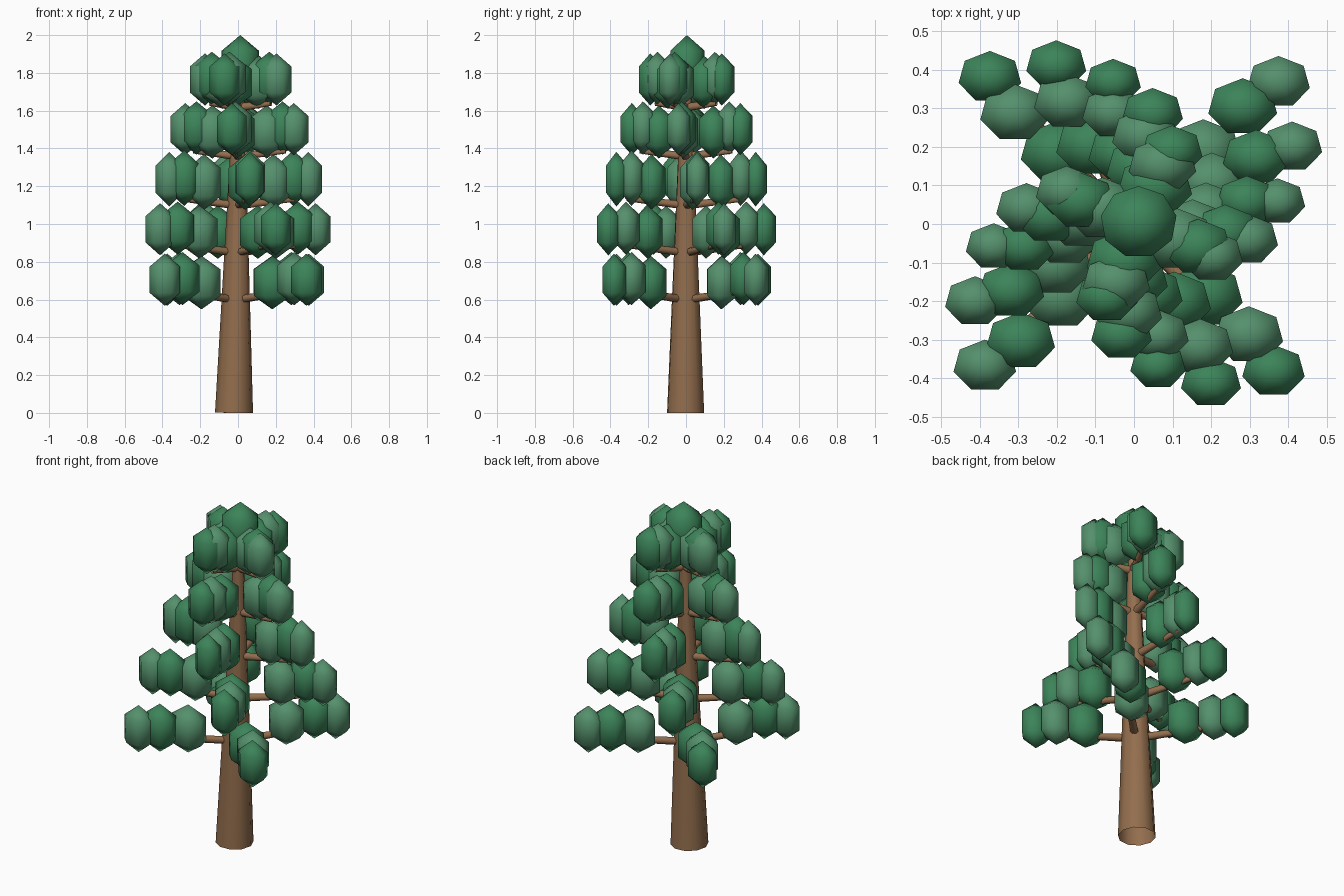
import bpy
from math import sin, cos, radians
from mathutils import Vector

if "Cube" in bpy.data.objects:
    bpy.data.objects.remove(bpy.data.objects["Cube"])


def material(name, rgb):
    m = bpy.data.materials.new(name)
    m.diffuse_color = (*rgb, 1)
    m.use_nodes = True
    m.node_tree.nodes["Principled BSDF"].inputs["Base Color"].default_value = m.diffuse_color
    return m


BARK = material("bark", (0.29, 0.155, 0.075))
DARK = material("dark_leaf", (0.045, 0.23, 0.10))
LIGHT = material("light_leaf", (0.09, 0.28, 0.15))


def finish(name, mat, angle):
    ob = bpy.context.object
    ob.name = name
    ob.data.materials.append(mat)
    bpy.ops.object.shade_smooth_by_angle(angle=radians(angle))
    return ob


def limb(name, a, b, r1, r2, sides):
    """Tapered round limb from a to b, open at the ends."""
    a, b = Vector(a), Vector(b)
    d = b - a
    bpy.ops.mesh.primitive_cone_add(vertices=sides, radius1=r1, radius2=r2,
                                    depth=d.length, location=(a + b) / 2,
                                    end_fill_type='NOTHING',
                                    rotation=d.to_track_quat('Z', 'Y').to_euler())
    return finish(name, BARK, 55)


def leaf(name, pos, size, mat, segments=7):
    """Faceted leaf clump: low sphere with two rings."""
    bpy.ops.mesh.primitive_uv_sphere_add(segments=segments, ring_count=3,
                                         radius=1, location=pos)
    bpy.context.object.scale = size
    bpy.ops.object.transform_apply(location=False, rotation=False, scale=True)
    return finish(name, mat, 55)


# Trunk
limb("trunk", (-0.021, -0.002, 0), (0.005, 0, 1.72), 0.101, 0.027, 10)

# Tiers: azimuth, reach, branch height, leaf height, leaf scale, lean in x
TIERS = [
    (44, 0.53, 0.60, 0.705, 0.98, -0.006),
    (26, 0.458, 0.85, 0.972, 0.94, -0.001),
    (9, 0.373, 1.10, 1.237, 0.87, 0.004),
    (-8, 0.29, 1.36, 1.502, 0.95, 0.008),
    (-24, 0.207, 1.62, 1.765, 0.96, 0.014),
]
# Clumps along a branch: share of reach, turn, height offset, width, height
CLUMPS = [(0.5, 1.5, -0.015, 1.22, 1.02), (0.79, 2.5, 0.006, 1.1, 1.02), (1.0, 0, 0, 1, 1)]

for t, (az, reach, zb, zl, s, cx) in enumerate(TIERS, 1):
    for b in range(4):
        ang = radians(az + 90 * b)
        # Branch
        root = (cx - 0.006 + 0.02 * cos(ang), 0.02 * sin(ang), zb)
        tip = (cx + 0.85 * reach * cos(ang), 0.85 * reach * sin(ang), zb + 0.09 * reach)
        limb(f"branch_{t}_{b + 1}", root, tip, 0.023, 0.014, 7)
        # Leaf clumps in alternating greens
        for k, (share, turn, dz, w, h) in enumerate(CLUMPS):
            a = ang + radians(turn)
            pos = (cx + share * reach * cos(a), share * reach * sin(a), zl + dz)
            leaf(f"leaf_{t}_{b + 1}_{k + 1}", pos,
                 (0.098 * s * w, 0.08 * s * w, (0.138 if t != 3 else 0.145) * h),
                 LIGHT if (b + k) % 2 == 0 else DARK)

# Crown tip
leaf("crown_leaf", (0.012, 0.005, 1.835), (0.115, 0.108, 0.165), DARK, 9)
